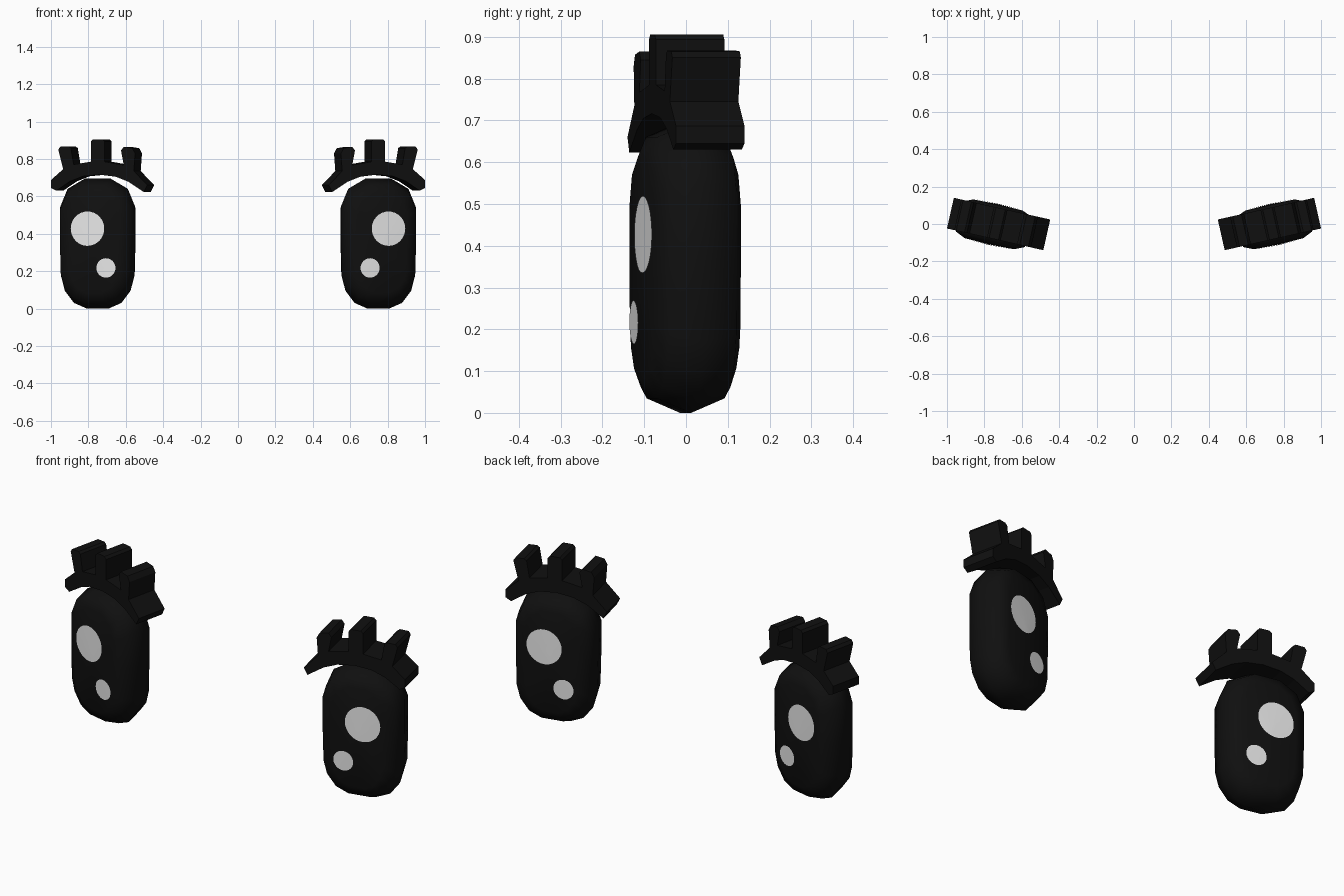
import bpy, bmesh, math
from mathutils import Matrix, Vector
from mathutils.bvhtree import BVHTree

if "Cube" in bpy.data.objects:
    bpy.data.objects.remove(bpy.data.objects["Cube"])


def material(name, v):
    m = bpy.data.materials.new(name)
    m.diffuse_color = (v, v, v, 1)
    m.use_nodes = True
    m.node_tree.nodes["Principled BSDF"].inputs["Base Color"].default_value = m.diffuse_color
    return m


BLACK = material("black", 0.005)
WHITE = material("white", 0.8)
TURN = Matrix.Rotation(math.radians(-12.7), 4, 'Z')
BODY_AT = Matrix.Translation((-0.75, -0.001, 0)) @ TURN
LASH_AT = Matrix.Translation((-0.724, 0, 0)) @ TURN


def finish(bm, name, mat, place, smooth, recalc=True):
    """Make the left part and its mirrored right twin."""
    if recalc:
        bmesh.ops.recalc_face_normals(bm, faces=bm.faces)
    for side in ("left", "right"):
        b = bm.copy()
        b.transform(place)
        if side == "right":
            b.transform(Matrix.Scale(-1, 4, (1, 0, 0)))
            bmesh.ops.reverse_faces(b, faces=b.faces)
        me = bpy.data.meshes.new(side + "_" + name)
        b.to_mesh(me)
        b.free()
        me.materials.append(mat)
        for p in me.polygons:
            p.use_smooth = smooth
        bpy.context.collection.objects.link(bpy.data.objects.new(me.name, me))


# Eye body: capsule outline in layers from front to back
half = [(0.06, 0.0), (0.13, 0.03), (0.18, 0.095), (0.2, 0.17),
        (0.205, 0.36), (0.205, 0.545), (0.165, 0.64), (0.07, 0.695)]
outline = half + [(-x, z) for x, z in reversed(half)]
layers = [(-0.107, 0.66, 0.76), (-0.083, 0.92, 0.9), (0, 1, 1),
          (0.083, 0.92, 0.9), (0.105, 0.66, 0.76)]
MID = 0.347
body = bmesh.new()
rings = [[body.verts.new((x * sx, y, MID + (z - MID) * sz)) for x, z in outline]
         for y, sx, sz in layers]
n = len(outline)
for a, b in zip(rings, rings[1:]):
    for i in range(n):
        j = (i + 1) % n
        body.faces.new((a[i], a[j], b[j], b[i]))
for ring, y in ((rings[0], -0.111), (rings[-1], 0.109)):
    tip = body.verts.new((0, y, MID))
    for i in range(n):
        body.faces.new((ring[i], ring[(i + 1) % n], tip))
finish(body, "eye_body", BLACK, BODY_AT, True)

# Highlights: thin round plates laid on the front and back of the eye
tree = BVHTree.FromBMesh(body)
for name, cx, cz, r in (("large_highlight", -0.031, 0.427, 0.092),
                        ("small_highlight", 0.07, 0.217, 0.052)):
    for face, s in (("front", -1), ("back", 1)):
        bm = bmesh.new()

        def spot(x, z):
            hit = tree.ray_cast(Vector((x, s, z)), Vector((0, -s, 0)))[0]
            return bm.verts.new((x, hit.y + s * 0.003, z))

        seg = 32
        centre = spot(cx, cz)
        prev = None
        for k in (0.25, 0.5, 0.75, 1):
            ring = [spot(cx + r * k * math.cos(t * math.tau / seg),
                         cz + r * k * math.sin(t * math.tau / seg)) for t in range(seg)]
            for i in range(seg):
                j = (i + 1) % seg
                if prev:
                    bm.faces.new((prev[i], ring[i], ring[j], prev[j]))
                else:
                    bm.faces.new((centre, ring[i], ring[j]))
            prev = ring
        bm.normal_update()
        if sum(f.normal.y for f in bm.faces) * s < 0:
            bmesh.ops.reverse_faces(bm, faces=bm.faces)
        finish(bm, face + "_" + name, WHITE, BODY_AT, True, recalc=False)

# Lashes: arched band with three prongs, extruded front to back
profile = [(-0.264, 0.645), (-0.235, 0.63), (-0.16, 0.68), (-0.09, 0.707), (0, 0.716),
           (0.09, 0.705), (0.16, 0.678), (0.245, 0.623), (0.264, 0.66), (0.19, 0.735),
           (0.197, 0.83), (0.182, 0.857), (0.135, 0.865), (0.12, 0.845), (0.135, 0.767),
           (0.03, 0.785), (0.03, 0.893), (0.018, 0.905), (-0.033, 0.905), (-0.045, 0.893),
           (-0.045, 0.785), (-0.14, 0.77), (-0.155, 0.858), (-0.168, 0.867),
           (-0.213, 0.865), (-0.224, 0.85), (-0.197, 0.745), (-0.264, 0.687)]
lash = bmesh.new()
cap = lash.faces.new([lash.verts.new((x, -0.084, z)) for x, z in profile])
ext = bmesh.ops.extrude_face_region(lash, geom=[cap], use_keep_orig=True)
bmesh.ops.translate(lash, vec=(0, 0.168, 0),
                    verts=[g for g in ext["geom"] if isinstance(g, bmesh.types.BMVert)])
bmesh.ops.triangulate(lash, faces=[f for f in lash.faces if len(f.verts) > 4])
finish(lash, "eye_lashes", BLACK, LASH_AT, False)
